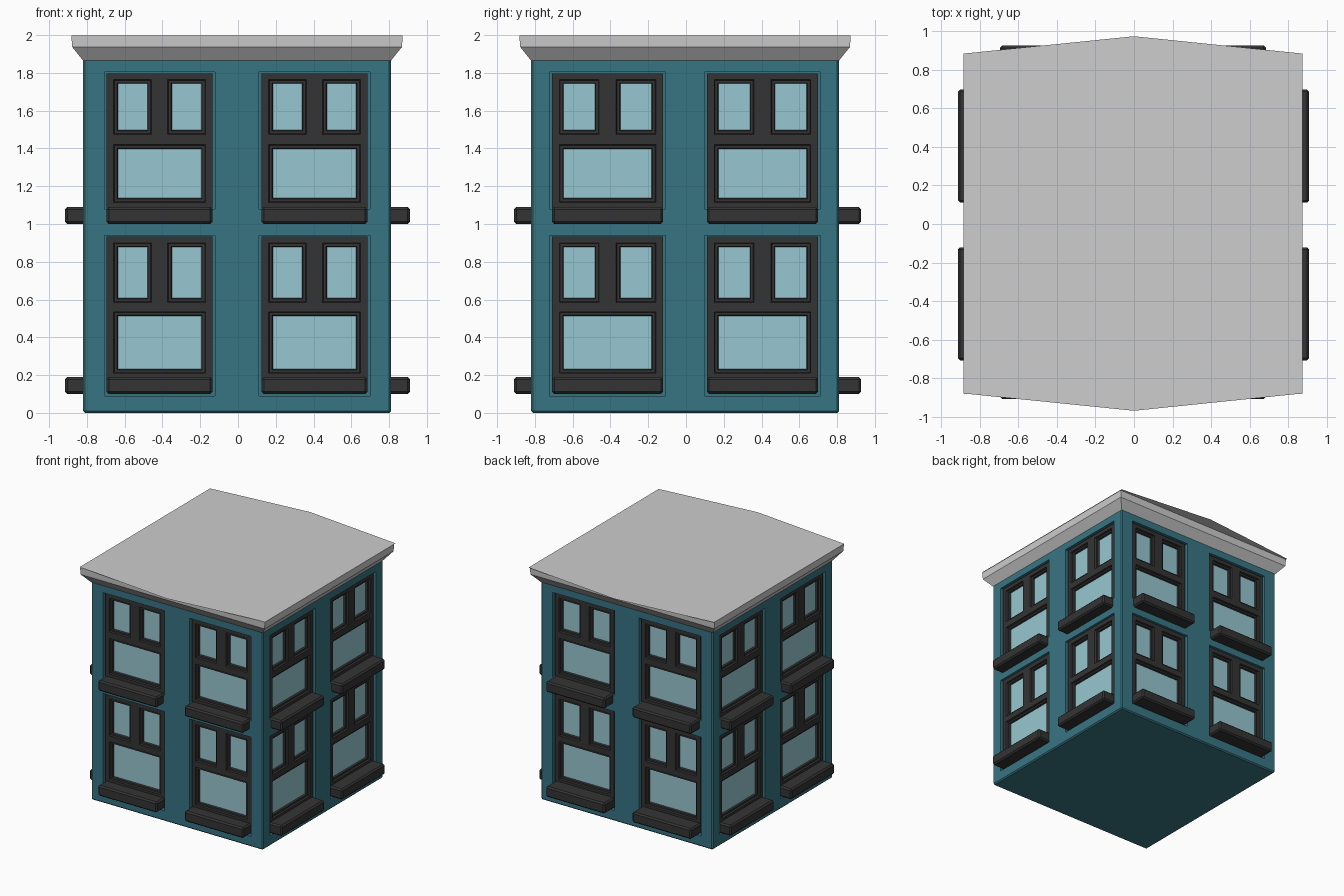
import bpy, bmesh, math
from mathutils import Matrix, Vector

if "Cube" in bpy.data.objects:
    bpy.data.objects.remove(bpy.data.objects["Cube"])

C = -0.005          # building centre in x and y
HALF = 0.815        # half width of the walls


def material(name, rgb):
    m = bpy.data.materials.new(name)
    m.diffuse_color = (*rgb, 1)
    m.use_nodes = True
    m.node_tree.nodes["Principled BSDF"].inputs["Base Color"].default_value = m.diffuse_color
    return m


TEAL = material("teal_wall", (0.039, 0.178, 0.230))
DARK = material("dark_frame", (0.034, 0.034, 0.034))
GLASS = material("pale_blue_glass", (0.310, 0.570, 0.635))
GREY = material("light_grey_roof", (0.61, 0.61, 0.61))


def finish(bm, name, mats, matrix=Matrix()):
    bm.transform(matrix)
    me = bpy.data.meshes.new(name)
    bm.to_mesh(me)
    bm.free()
    for m in mats:
        me.materials.append(m)
    ob = bpy.data.objects.new(name, me)
    bpy.context.collection.objects.link(ob)
    return ob


def add_box(bm, lo, hi, bevel=0):
    lo, hi = Vector(lo), Vector(hi)
    mat = Matrix.Translation((lo + hi) / 2) @ Matrix.Diagonal((*(hi - lo), 1))
    geo = bmesh.ops.create_cube(bm, size=1, matrix=mat)
    if bevel:
        edges = list({e for v in geo["verts"] for e in v.link_edges})
        bmesh.ops.bevel(bm, geom=edges, offset=bevel, segments=1, affect='EDGES')
    return geo["verts"]


def side_matrix(k):
    return Matrix.Translation((C, C, 0)) @ Matrix.Rotation(k * math.pi / 2, 4, 'Z')


# storeys: recess bottom/top, sill bottom/top, frame rows from bottom to top
STOREYS = {
    "lower": (0.09, 0.94, 0.10, 0.19, [0.12, 0.21, 0.535, 0.585, 0.90, 0.935]),
    "upper": (1.08, 1.805, 1.00, 1.09, [1.083, 1.115, 1.42, 1.475, 1.765, 1.797]),
}
SIDES = [("front", 1.0, 0.905), ("right", 1.05, 0.915),
         ("back", 1.0, 0.932), ("left", 1.05, 0.91)]


def window_frame(name, cx, rows, w, k):
    """Panelled frame: a grid whose pane cells are inset back to the glass."""
    bm = bmesh.new()
    y = -(HALF - 0.015)
    cols = [cx + w * x for x in (-0.28, -0.243, -0.043, 0.043, 0.243, 0.28)]
    grid = [[bm.verts.new((x, y, z)) for x in cols] for z in rows]
    cell = {}
    for r in range(5):
        for c in range(5):
            cell[r, c] = bm.faces.new((grid[r][c], grid[r][c + 1],
                                       grid[r + 1][c + 1], grid[r + 1][c]))
    # outer edge of the frame back into the recess
    rim = [e for e in bm.edges if e.is_boundary]
    panes = [cell[3, 1], cell[3, 3]]
    wide = bmesh.ops.dissolve_faces(bm, faces=[cell[1, c] for c in (1, 2, 3)])
    panes += wide["region"]
    ext = bmesh.ops.extrude_edge_only(bm, edges=rim)["geom"]
    bmesh.ops.translate(bm, vec=(0, 0.05, 0),
                        verts=[g for g in ext if isinstance(g, bmesh.types.BMVert)])
    # stepped bead around each pane, then glass
    bm.normal_update()
    for thick, depth in ((0.004, -0.015), (0.014, 0), (0.004, -0.015)):
        bmesh.ops.inset_individual(bm, faces=panes, thickness=thick, depth=depth,
                                   use_even_offset=True)
        bm.normal_update()
    for f in panes:
        f.material_index = 1
    finish(bm, name, [DARK, GLASS], side_matrix(k))


# walls, with window recesses cut in
bm = bmesh.new()
add_box(bm, (C - HALF, C - HALF, 0), (C + HALF, C + HALF, 1.88), 0.01)
walls = finish(bm, "walls", [TEAL])
cut = bmesh.new()

for k, (side, w, reach) in enumerate(SIDES):
    for storey, (r0, r1, s0, s1, rows) in STOREYS.items():
        for cx, pos in ((-0.41, "a"), (0.41, "b")):
            tag = f"{side}_{storey}_{pos}"
            hw = 0.293 * w
            verts = add_box(cut, (cx - hw, -HALF - 0.1, r0), (cx + hw, -HALF + 0.05, r1))
            bmesh.ops.transform(cut, matrix=side_matrix(k), verts=verts)
            window_frame("window_" + tag, cx, rows, w, k)
            # sill
            bm = bmesh.new()
            add_box(bm, (cx - 0.28 * w, -reach, s0), (cx + 0.28 * w, -HALF + 0.04, s1), 0.012)
            finish(bm, "sill_" + tag, [DARK], side_matrix(k))

cutter = finish(cut, "recess_cutter", [TEAL])
cutter.hide_render = True
mod = walls.modifiers.new("recesses", 'BOOLEAN')
mod.operation = 'DIFFERENCE'
mod.solver = 'EXACT'
mod.object = cutter
bpy.context.view_layer.objects.active = walls
bpy.ops.object.modifier_apply(modifier=mod.name)
bpy.data.objects.remove(cutter)

# flared cornice
bm = bmesh.new()
rings = []
for h, z in ((0.815, 1.865), (0.873, 1.937), (0.877, 1.998)):
    rings.append([bm.verts.new((C + sx * h, C + sy * h, z))
                  for sx, sy in ((-1, -1), (1, -1), (1, 1), (-1, 1))])
for a, b in zip(rings, rings[1:]):
    for i in range(4):
        j = (i + 1) % 4
        bm.faces.new((a[i], a[j], b[j], b[i]))
bm.faces.new(rings[-1])
bm.faces.new(rings[0][::-1])
finish(bm, "cornice", [GREY])

# thin roof sheet, pointed outwards at the front and back
bm = bmesh.new()
bm.faces.new([bm.verts.new((x, y, 2.0)) for x, y in
              ((-0.885, -0.88), (0, -0.97), (0.875, -0.88),
               (0.875, 0.885), (0, 0.975), (-0.885, 0.885))])
finish(bm, "roof_sheet", [GREY])
